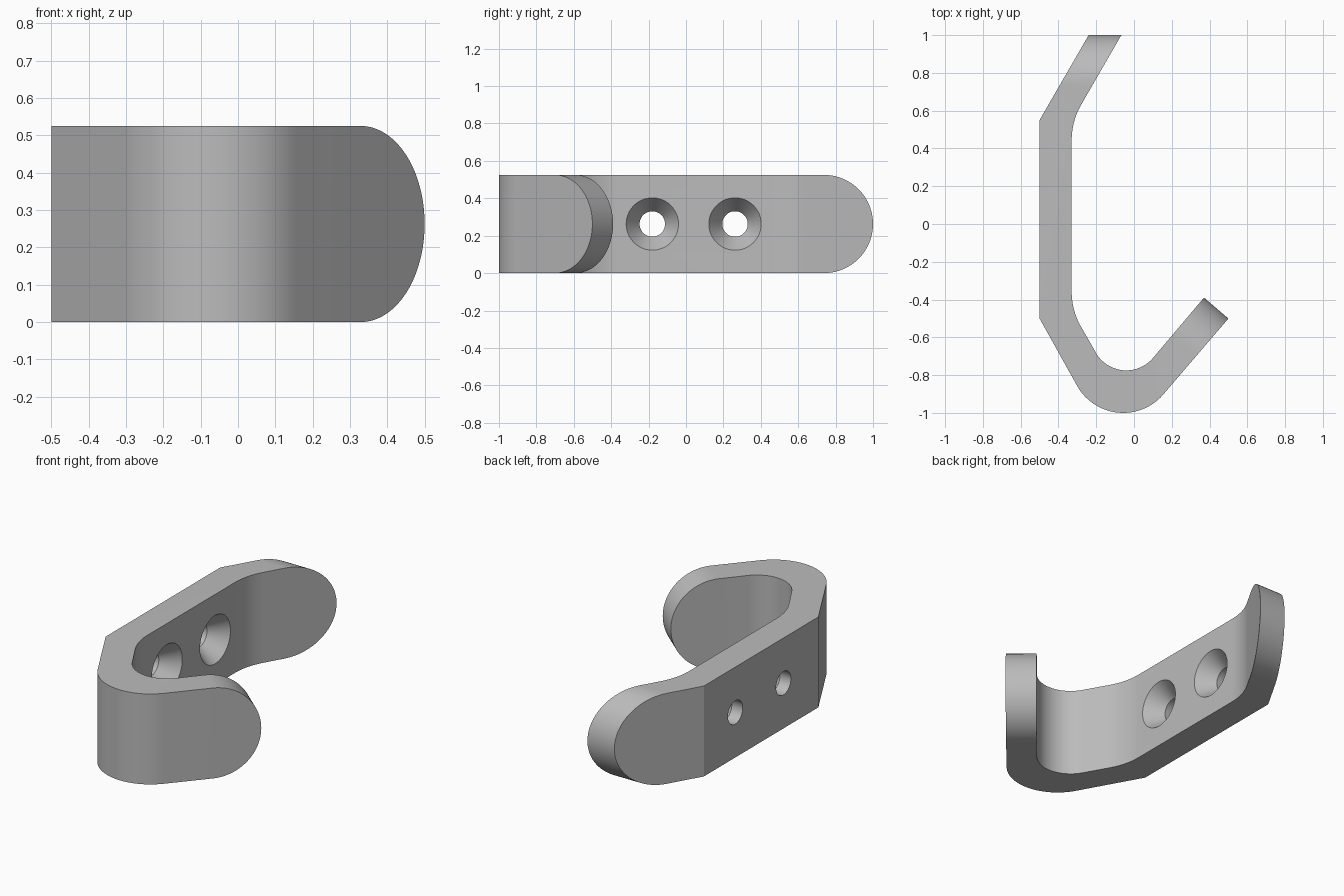
import bpy, bmesh, math
from mathutils import Vector

cube = bpy.data.objects.get("Cube")
if cube:
    bpy.data.objects.remove(cube, do_unlink=True)

HEIGHT = 0.525
R = HEIGHT / 2

steel = bpy.data.materials.new("plain grey")
steel.use_nodes = True
grey = (0.5, 0.5, 0.5, 1)
steel.diffuse_color = grey
steel.node_tree.nodes["Principled BSDF"].inputs["Base Color"].default_value = grey


def arc(cx, cy, r, start, end, steps):
    """Points on a circular arc, angles in degrees."""
    angles = [math.radians(start + (end - start) * i / steps) for i in range(steps + 1)]
    return [(cx + r * math.cos(a), cy + r * math.sin(a)) for a in angles]


def prism(name, points, depth):
    """Solid made by pushing a closed outline along a vector."""
    bm = bmesh.new()
    face = bm.faces.new([bm.verts.new(p) for p in points])
    ext = bmesh.ops.extrude_face_region(bm, geom=[face])
    bmesh.ops.translate(bm, vec=depth, verts=[v for v in ext["geom"] if isinstance(v, bmesh.types.BMVert)])
    bmesh.ops.recalc_face_normals(bm, faces=bm.faces)
    mesh = bpy.data.meshes.new(name)
    bm.to_mesh(mesh)
    bm.free()
    mesh.materials.append(steel)
    obj = bpy.data.objects.new(name, mesh)
    bpy.context.collection.objects.link(obj)
    return obj


def lathe_cutter(name, y):
    """Countersunk screw hole along x: (x, radius) rings."""
    rings = [(-0.6, 0.068), (-0.43, 0.068), (-0.33, 0.14), (-0.25, 0.14)]
    steps = 48
    bm = bmesh.new()
    loops = [[bm.verts.new((x, py, pz)) for py, pz in arc(y, R, r, 0, 360, steps)[:-1]] for x, r in rings]
    for a, b in zip(loops, loops[1:]):
        for i in range(steps):
            j = (i + 1) % steps
            bm.faces.new((a[i], a[j], b[j], b[i]))
    bm.faces.new(loops[0])
    bm.faces.new(loops[-1])
    bmesh.ops.recalc_face_normals(bm, faces=bm.faces)
    mesh = bpy.data.meshes.new(name)
    bm.to_mesh(mesh)
    bm.free()
    mesh.materials.append(steel)
    obj = bpy.data.objects.new(name, mesh)
    bpy.context.collection.objects.link(obj)
    return obj


def end_cutter(name, tip, direction, side):
    """Block with a half-round bite that leaves a rounded strap end."""
    d, s = Vector(direction).normalized(), Vector(side).normalized()
    base = Vector(tip) - d * R + Vector((0, 0, R)) - s * 0.3
    section = arc(0, 0, R, 90, -90, 48)
    section += [(0, -R - 0.1), (R + 0.2, -R - 0.1), (R + 0.2, R + 0.1), (0, R + 0.1)]
    return prism(name, [base + d * u + Vector((0, 0, w)) for u, w in section], s * 0.6)


# Hook strap: outer outline, then back along the inner one
lean = -30
rise = math.degrees(math.atan2(0.76, 0.65))
outline = [(-0.21, 1.052), (-0.5, 0.55), (-0.5, -0.5)]
outline += arc(-0.057, -0.72, 0.28, 210, 270 + rise, 24)
outline += [(0.526, -0.47), (0.396, -0.36)]
outline += arc(-0.041, -0.59, 0.185, 270 + rise, 210, 20)
outline += arc(0.043, -0.358, 0.373, 210, 180, 10)
outline += arc(0.043, 0.444, 0.373, 180, 150, 10)
outline += [(-0.037, 1.052)]
hook = prism("wall_hook", [(x, y, 0) for x, y in outline], (0, 0, HEIGHT))

# Rounded ends and countersunk screw holes
cutters = [
    end_cutter("upper_end_cutter", (-0.15, 1, 0), (0, 1, 0), (1, 0, 0)),
    end_cutter("lower_end_cutter", (0.435, -0.445, 0), (0.65, 0.76, 0), (0.76, -0.65, 0)),
    lathe_cutter("front_hole_cutter", -0.18),
    lathe_cutter("rear_hole_cutter", 0.262),
]
bpy.ops.object.select_all(action="DESELECT")
hook.select_set(True)
bpy.context.view_layer.objects.active = hook
for cutter in cutters:
    cutter.hide_render = True
    mod = hook.modifiers.new(cutter.name, "BOOLEAN")
    mod.operation = "DIFFERENCE"
    mod.solver = "EXACT"
    mod.object = cutter
    bpy.ops.object.modifier_apply(modifier=mod.name)
    bpy.data.objects.remove(cutter, do_unlink=True)

bpy.ops.object.shade_smooth_by_angle(angle=math.radians(20))
